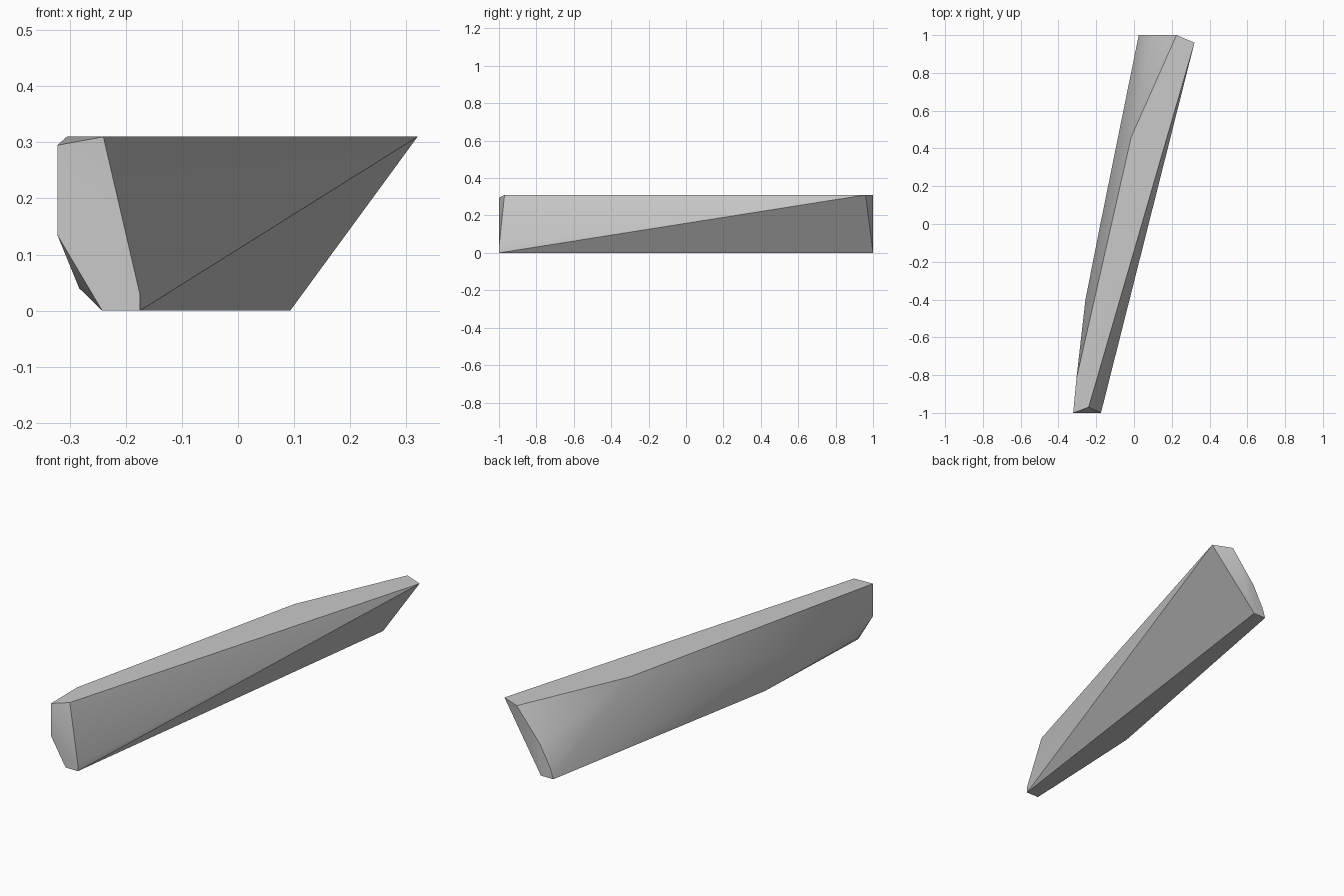
import bpy, bmesh, math

cube = bpy.data.objects.get("Cube")
if cube:
    bpy.data.objects.remove(cube, do_unlink=True)

TOP = 0.31

# Cross-section outlines of the wedge-shaped shard, as (x, y, z) corners
front_end = [(-0.24, -0.97, TOP), (-0.322, -1, 0.295), (-0.322, -1, 0.135),
             (-0.242, -1, 0), (-0.175, -1, 0), (-0.175, -1, 0.03)]
back_end = [(0.32, 0.96, TOP), (0.225, 1, TOP), (0.098, 1, 0.155),
            (0.042, 1, 0.051), (0.025, 1, 0), (0.093, 1, 0)]
# Corners of the rounded flank between both ends
flank_top = [(-0.015, 0.46, TOP), (-0.305, -0.82, TOP)]
flank_bulge = [(-0.178, 0, 0.11), (-0.257, -0.4, 0.15)]
flank_foot = [(-0.215, -0.31, 0), (-0.283, -0.935, 0.04)]

# Wrap a convex skin around the outlines
bm = bmesh.new()
for section in (front_end, back_end, flank_top, flank_bulge, flank_foot):
    for corner in section:
        bm.verts.new(corner)
hull = bmesh.ops.convex_hull(bm, input=bm.verts)
loose = [v for v in bm.verts if not v.link_faces]
bmesh.ops.delete(bm, geom=loose, context='VERTS')
bmesh.ops.dissolve_limit(bm, angle_limit=math.radians(0.5),
                         verts=bm.verts, edges=bm.edges)
bmesh.ops.recalc_face_normals(bm, faces=bm.faces)

mesh = bpy.data.meshes.new("shard")
bm.to_mesh(mesh)
bm.free()
shard = bpy.data.objects.new("shard", mesh)
bpy.context.collection.objects.link(shard)

# Plain grey surface
grey = bpy.data.materials.new("light grey")
grey.use_nodes = True
colour = (0.588, 0.588, 0.588, 1)
grey.diffuse_color = colour
grey.node_tree.nodes["Principled BSDF"].inputs["Base Color"].default_value = colour
mesh.materials.append(grey)

# Smooth flank, sharp rims
bpy.ops.object.select_all(action='DESELECT')
shard.select_set(True)
bpy.context.view_layer.objects.active = shard
bpy.ops.object.shade_smooth_by_angle(angle=math.radians(30))
